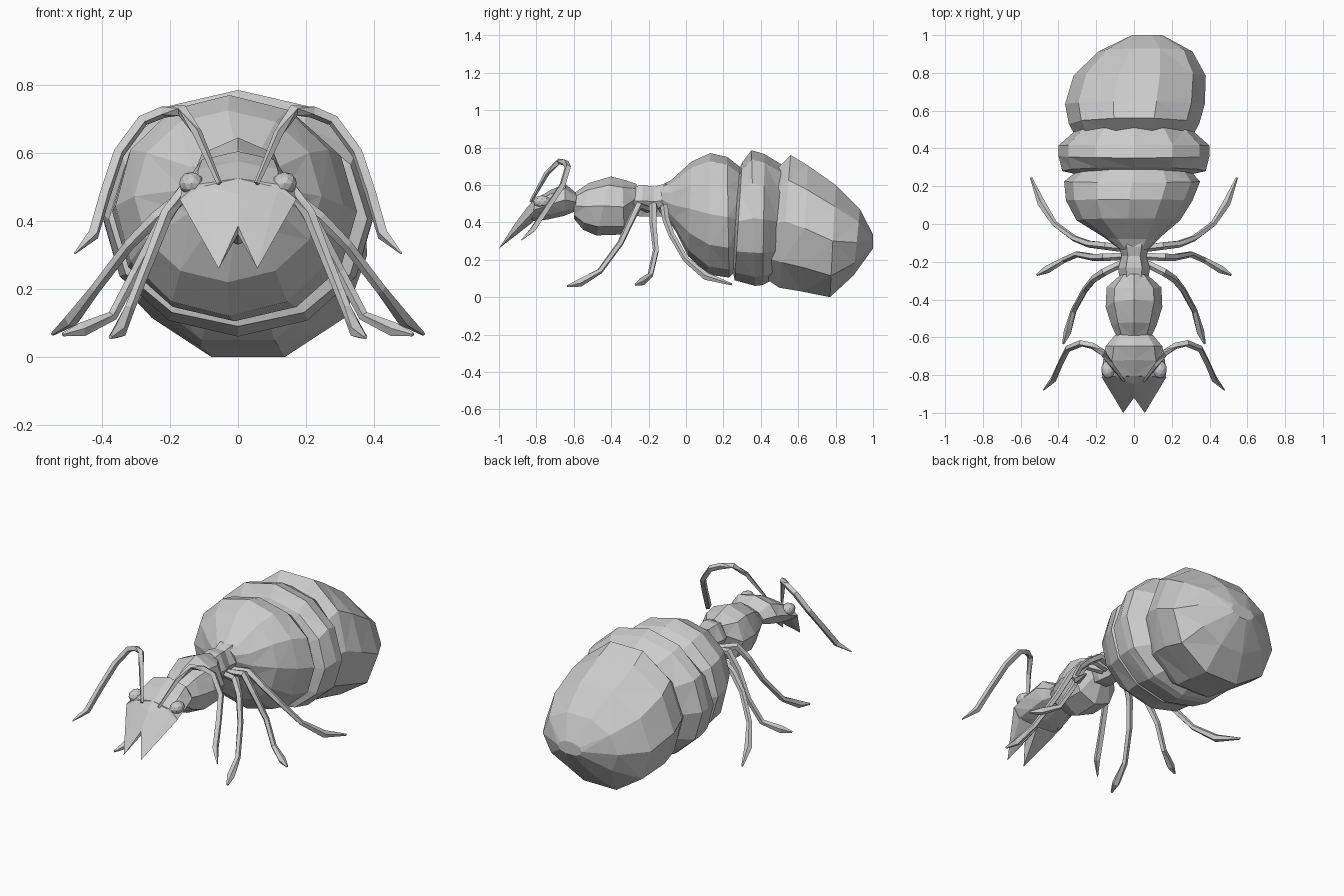
import bpy, bmesh, math
from mathutils import Vector


def finish(name, bm, mirror=False):
    bmesh.ops.recalc_face_normals(bm, faces=bm.faces[:])
    me = bpy.data.meshes.new(name)
    bm.to_mesh(me)
    bm.free()
    ob = bpy.data.objects.new(name, me)
    bpy.context.collection.objects.link(ob)
    if mirror:
        ob.modifiers.new("mirror", 'MIRROR').use_mirror_merge = False
    return ob


def skin(bm, rings):
    """Join point rings into a closed low-poly tube."""
    vs = [[bm.verts.new(p) for p in r] for r in rings]
    n = len(vs[0])
    for a, b in zip(vs, vs[1:]):
        for i in range(n):
            j = (i + 1) % n
            bm.faces.new((a[i], a[j], b[j], b[i]))
    bm.faces.new(vs[0])
    bm.faces.new(vs[-1])
    bmesh.ops.triangulate(bm, faces=bm.faces[:], quad_method='SHORT_EDGE')


def body(name, rings, sides, power=1.0):
    """Loft of (x centre, half width, top y, top z, bottom y, bottom z)."""
    angles = [2 * math.pi * i / sides for i in range(sides)]
    peak = max(math.sin(a) for a in angles)
    out = []
    for cx, hw, yt, zt, yb, zb in rings:
        ring = []
        for a in angles:
            c, s = (math.copysign(abs(v) ** power, v)
                    for v in (math.cos(a), math.sin(a) / peak))
            t = (s + 1) / 2
            ring.append((cx + hw * c, yb + (yt - yb) * t, zb + (zt - zb) * t))
        out.append(ring)
    bm = bmesh.new()
    skin(bm, out)
    return finish(name, bm)


def limb(name, path, radii, sides=5):
    """Mirrored pair of jointed tubes along a path."""
    pts = [Vector(p) for p in path]
    out = []
    for k, (p, r) in enumerate(zip(pts, radii)):
        d = (pts[min(k + 1, len(pts) - 1)] - pts[max(k - 1, 0)]).normalized()
        u = d.cross(Vector((0.3, 1, 0.2))).normalized()
        v = d.cross(u)
        out.append([p + r * (u * math.cos(a) + v * math.sin(a))
                    for a in (2 * math.pi * i / sides for i in range(sides))])
    bm = bmesh.new()
    skin(bm, out)
    return finish(name, bm, True)


# abdomen: three overlapping plates
body("abdomen_front", [
    (0, .08, -.14, .595, -.12, .45),
    (-.01, .15, -.08, .625, -.06, .36),
    (-.03, .275, .03, .725, .01, .22),
    (-.025, .335, .13, .77, .12, .12),
    (-.01, .36, .22, .75, .23, .105),
    (0, .29, .31, .68, .27, .14)], 12, .98)
body("abdomen_middle", [
    (0, .29, .27, .65, .25, .14),
    (0, .38, .30, .72, .26, .09),
    (0, .40, .35, .785, .37, .06),
    (0, .40, .42, .765, .41, .065),
    (0, .31, .51, .71, .48, .10)], 12, .97)
body("abdomen_rear", [
    (0, .31, .49, .69, .44, .09),
    (0, .345, .56, .76, .50, .05),
    (.005, .37, .65, .705, .62, .03),
    (.03, .35, .80, .60, .77, 0),
    (.06, .25, .93, .47, .895, .115),
    (.07, .08, 1, .335, 1, .26)], 10)

# waist, thorax and head
body("waist", [
    (0, .075, -.29, .59, -.29, .44),
    (0, .085, -.23, .60, -.24, .43),
    (0, .065, -.17, .59, -.17, .43),
    (0, .08, -.12, .605, -.12, .43),
    (0, .07, -.06, .60, -.06, .44)], 6)
body("thorax", [
    (0, .09, -.60, .555, -.60, .42),
    (0, .12, -.52, .61, -.55, .36),
    (0, .15, -.40, .645, -.48, .33),
    (0, .145, -.34, .63, -.33, .335),
    (0, .075, -.265, .605, -.28, .44)], 8)
body("neck", [
    (0, .05, -.62, .55, -.62, .47),
    (0, .05, -.57, .55, -.57, .47)], 6)
body("head", [
    (0, .10, -.585, .555, -.59, .46),
    (0, .15, -.645, .605, -.65, .435),
    (0, .165, -.72, .575, -.74, .415),
    (0, .17, -.805, .525, -.825, .405)], 8)

# jaws: one pointed wedge per side
bm = bmesh.new()
for p in [(0, -.805, .525), (0, -.85, .48), (.12, -.80, .507), (.172, -.81, .465), (.12, -.825, .42),
          (0, -.82, .40), (0, -.92, .385), (0, -.92, .36), (.057, -1, .26)]:
    bm.verts.new(p)
bmesh.ops.convex_hull(bm, input=bm.verts[:])
finish("jaws", bm, True)

# eyes
bm = bmesh.new()
bmesh.ops.create_icosphere(bm, subdivisions=2, radius=1)
for v in bm.verts:
    v.co = Vector((.137 + .037 * v.co.x, -.77 + .048 * v.co.y, .51 + .034 * v.co.z))
finish("eyes", bm, True)

# antennae and legs
limb("antennae", [(.055, -.83, .51), (.12, -.745, .66), (.165, -.68, .725), (.22, -.645, .72),
                  (.28, -.632, .695), (.35, -.66, .60), (.39, -.74, .48), (.425, -.82, .36),
                  (.48, -.88, .305)],
     [.008, .014, .018, .018, .018, .018, .018, .018, .003], 4)
leg_radii = [.02, .022, .02, .017, .016, .022, .006]
limb("front_legs", [(.05, -.20, .47), (.16, -.255, .49), (.21, -.29, .42), (.26, -.35, .29),
                    (.32, -.46, .14), (.35, -.57, .075), (.375, -.635, .058)], leg_radii)
limb("middle_legs", [(.05, -.17, .47), (.16, -.175, .49), (.22, -.175, .40), (.30, -.16, .25),
                     (.37, -.19, .12), (.46, -.24, .08), (.515, -.27, .066)], leg_radii)
limb("rear_legs", [(.05, -.13, .47), (.15, -.115, .48), (.24, -.105, .41), (.32, -.075, .33),
                   (.42, 0, .20), (.49, .11, .11), (.545, .245, .068)], leg_radii)
